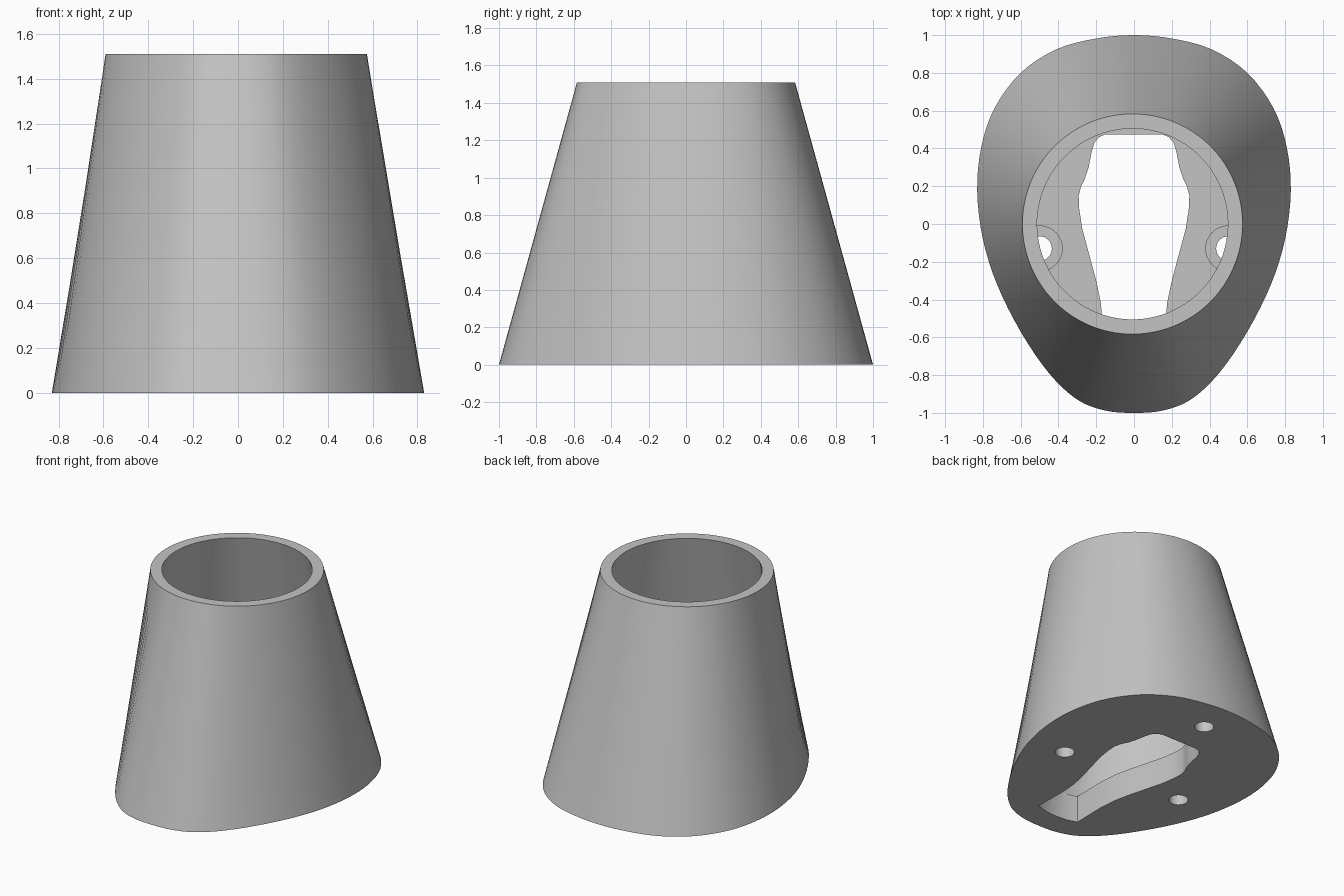
import bpy
import bmesh
from math import atan2, cos, sin
from mathutils import Vector

HEIGHT, FLOOR = 1.51, 0.2
AXIS_X = -0.008  # small sideways offset of the round top

if "Cube" in bpy.data.objects:
    bpy.data.objects.remove(bpy.data.objects["Cube"], do_unlink=True)

grey = bpy.data.materials.new("light_grey")
grey.use_nodes = True
grey.diffuse_color = (0.55, 0.55, 0.55, 1)
grey.node_tree.nodes["Principled BSDF"].inputs["Base Color"].default_value = grey.diffuse_color


def mirrored(half):
    """Close a half outline that starts and ends on x = 0."""
    return [Vector(p) for p in half] + [Vector((-x, y)) for x, y in half[-2:0:-1]]


def smooth_loop(pts, steps=4):
    """Closed Catmull-Rom curve through the points."""
    out, n = [], len(pts)
    for i in range(n):
        a, b, c, d = (pts[(i + k) % n] for k in (-1, 0, 1, 2))
        for s in range(steps):
            t = s / steps
            out.append(0.5 * (2 * b + (c - a) * t + (2 * a - 5 * b + 4 * c - d) * t * t
                              + (3 * b - a - 3 * c + d) * t ** 3))
    return out


def loft(name, rings):
    """Solid through a stack of (outline, z) rings."""
    bm = bmesh.new()
    loops = [[bm.verts.new((p.x, p.y, z)) for p in ring] for ring, z in rings]
    n = len(loops[0])
    for low, high in zip(loops, loops[1:]):
        for i in range(n):
            j = (i + 1) % n
            bm.faces.new((low[i], low[j], high[j], high[i]))
    bm.faces.new(loops[0])
    bm.faces.new(loops[-1])
    bmesh.ops.recalc_face_normals(bm, faces=bm.faces)
    mesh = bpy.data.meshes.new(name)
    bm.to_mesh(mesh)
    bm.free()
    mesh.materials.append(grey)
    obj = bpy.data.objects.new(name, mesh)
    bpy.context.collection.objects.link(obj)
    return obj


def circle_like(loop, radius):
    """Circle whose points line up with the loop by direction."""
    angles = [atan2(p.y, p.x) for p in loop]
    return [Vector((AXIS_X + radius * cos(a), radius * sin(a))) for a in angles]


def disc(x, y, radius, n=32):
    return [Vector((x + radius * cos(i * 6.283185 / n), y + radius * sin(i * 6.283185 / n)))
            for i in range(n)]


def cut(target, cutter):
    cutter.hide_render = True
    mod = target.modifiers.new("cut", "BOOLEAN")
    mod.operation, mod.solver, mod.object = "DIFFERENCE", "EXACT", cutter
    bpy.context.view_layer.objects.active = target
    bpy.ops.object.modifier_apply(modifier=mod.name)
    bpy.data.objects.remove(cutter, do_unlink=True)


# Outer shell: egg-shaped foot rising to a round top
egg = smooth_loop(mirrored([
    (0, 1), (0.2, 0.982), (0.41, 0.925), (0.6, 0.8), (0.74, 0.61), (0.81, 0.4),
    (0.83, 0.17), (0.8, -0.08), (0.725, -0.32), (0.6, -0.57), (0.45, -0.79),
    (0.3, -0.93), (0.15, -0.988), (0, -1)]))
rim = circle_like(egg, 0.583)
body = loft("tapered_housing", [(egg, 0), (rim, HEIGHT)])

# Tapered cavity above a thick floor
bore = circle_like(egg, 0.505)
base = [e.lerp(r, FLOOR / HEIGHT) * 0.88 for e, r in zip(egg, rim)]
cut(body, loft("cavity_cutter", [(base, FLOOR), (bore, HEIGHT), (bore, HEIGHT + 0.1)]))

# Shaped opening through the floor
slot = mirrored([
    (0, 0.475), (0.15, 0.475), (0.185, 0.46), (0.21, 0.43), (0.225, 0.38), (0.24, 0.3),
    (0.26, 0.24), (0.28, 0.2), (0.293, 0.15), (0.29, 0.08), (0.275, -0.02), (0.235, -0.17),
    (0.2, -0.3), (0.175, -0.42), (0.165, -0.55), (0.17, -0.795), (0.09, -0.82), (0, -0.826)])
cut(body, loft("opening_cutter", [(slot, -0.1), (slot, FLOOR + 0.02)]))

# Three counterbored screw holes
for x, y in ((-0.5, -0.13), (0.5, -0.13), (0, 0.735)):
    head, shank = disc(x, y, 0.12), disc(x, y, 0.065)
    cut(body, loft("head_cutter", [(head, 0.12), (head, 0.25)]))
    cut(body, loft("shank_cutter", [(shank, -0.1), (shank, 0.24)]))

# Smooth walls with sharp rims
bpy.ops.object.select_all(action="DESELECT")
body.select_set(True)
bpy.context.view_layer.objects.active = body
bpy.ops.object.shade_smooth_by_angle(angle=0.52)
